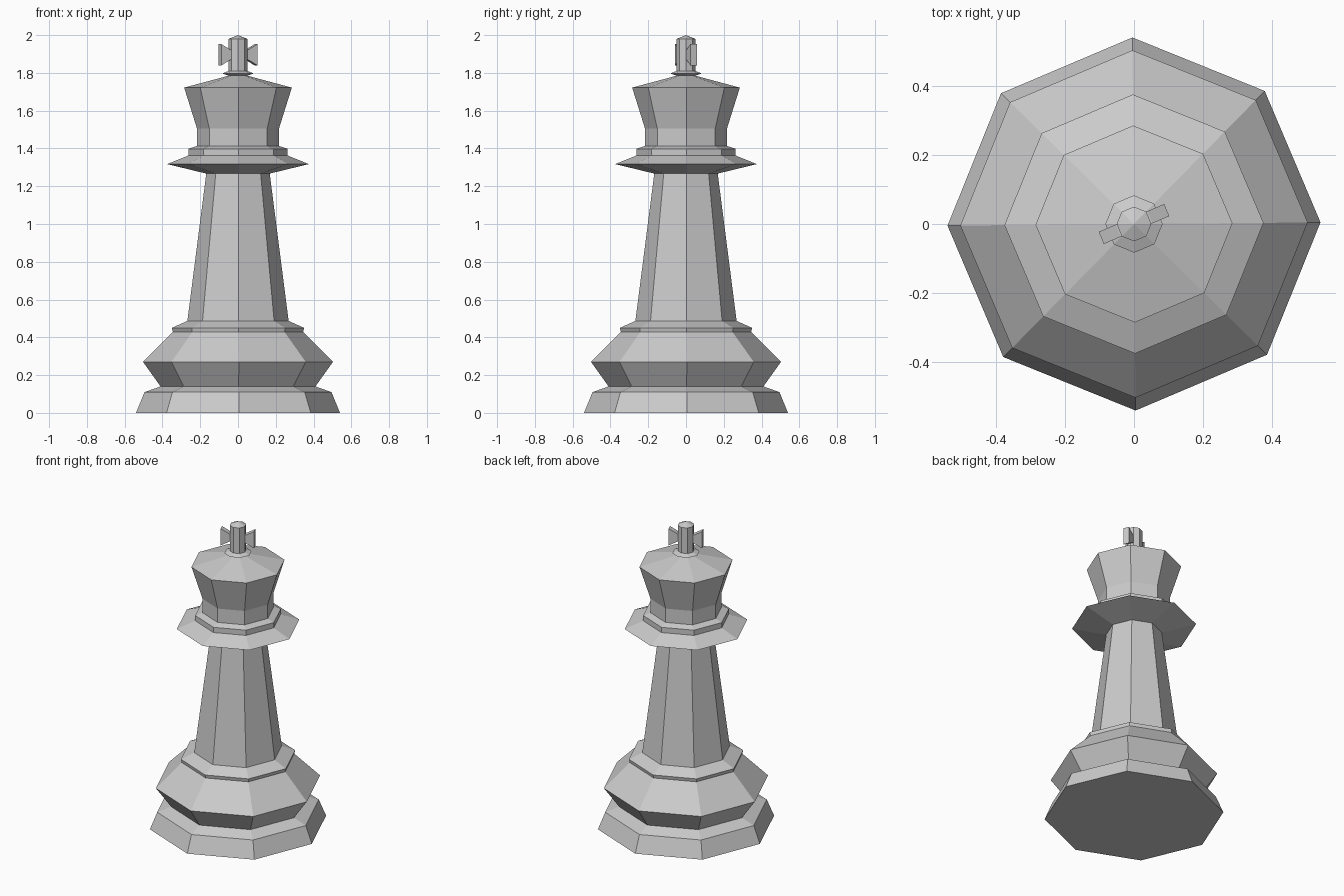
import bpy, bmesh
from math import cos, sin, radians, tau

if "Cube" in bpy.data.objects:
    bpy.data.objects.remove(bpy.data.objects["Cube"])

SIDES = 8
TURN = radians(0.5)


def make_object(name, bm):
    bmesh.ops.recalc_face_normals(bm, faces=bm.faces)
    mesh = bpy.data.meshes.new(name)
    bm.to_mesh(mesh)
    bm.free()
    obj = bpy.data.objects.new(name, mesh)
    bpy.context.collection.objects.link(obj)
    return obj


def lathe(name, profile, apex=None):
    """Turn (radius, z) points into a closed eight-sided solid."""
    bm = bmesh.new()
    rings = [[bm.verts.new((r * cos(TURN + tau * i / SIDES),
                            r * sin(TURN + tau * i / SIDES), z))
              for i in range(SIDES)] for r, z in profile]
    for a, b in zip(rings, rings[1:]):
        for i in range(SIDES):
            j = (i + 1) % SIDES
            bm.faces.new((a[i], a[j], b[j], b[i]))
    bm.faces.new(rings[0][::-1])
    if apex is None:
        bm.faces.new(rings[-1])
    else:
        tip = bm.verts.new((0, 0, apex))
        for i in range(SIDES):
            bm.faces.new((rings[-1][i], rings[-1][(i + 1) % SIDES], tip))
    return make_object(name, bm)


# Foot, base, stem, collar, head and finial post share one continuous outline
foot = [(0.54, 0), (0.495, 0.11), (0.41, 0.14)]
base = [(0.503, 0.27), (0.345, 0.428), (0.35, 0.45), (0.268, 0.487)]
stem_top = [(0.168, 1.267)]
collar = [(0.375, 1.317), (0.262, 1.363), (0.262, 1.398), (0.217, 1.413)]
head = [(0.217, 1.505), (0.285, 1.722), (0.05, 1.785)]
finial = [(0.083, 1.797), (0.05, 1.81), (0.05, 1.98)]
lathe("turned_body", foot + base + stem_top + collar + head + finial, apex=2.0)


# Flared arms on opposite sides of the finial
def arm(name, side):
    bm = bmesh.new()
    outline = [(0.03, 1.875), (0.05, 1.87), (0.103, 1.84),
               (0.103, 1.952), (0.05, 1.922), (0.03, 1.917)]
    face = bm.faces.new([bm.verts.new((x, -0.019, z)) for x, z in outline])
    ext = bmesh.ops.extrude_face_region(bm, geom=[face])
    moved = [g for g in ext["geom"] if isinstance(g, bmesh.types.BMVert)]
    bmesh.ops.translate(bm, verts=moved, vec=(0, 0.038, 0))
    obj = make_object(name, bm)
    obj.rotation_euler.z = TURN + radians(22.5 + side)
    return obj


arm("finial_arm_right", 0)
arm("finial_arm_left", 180)
